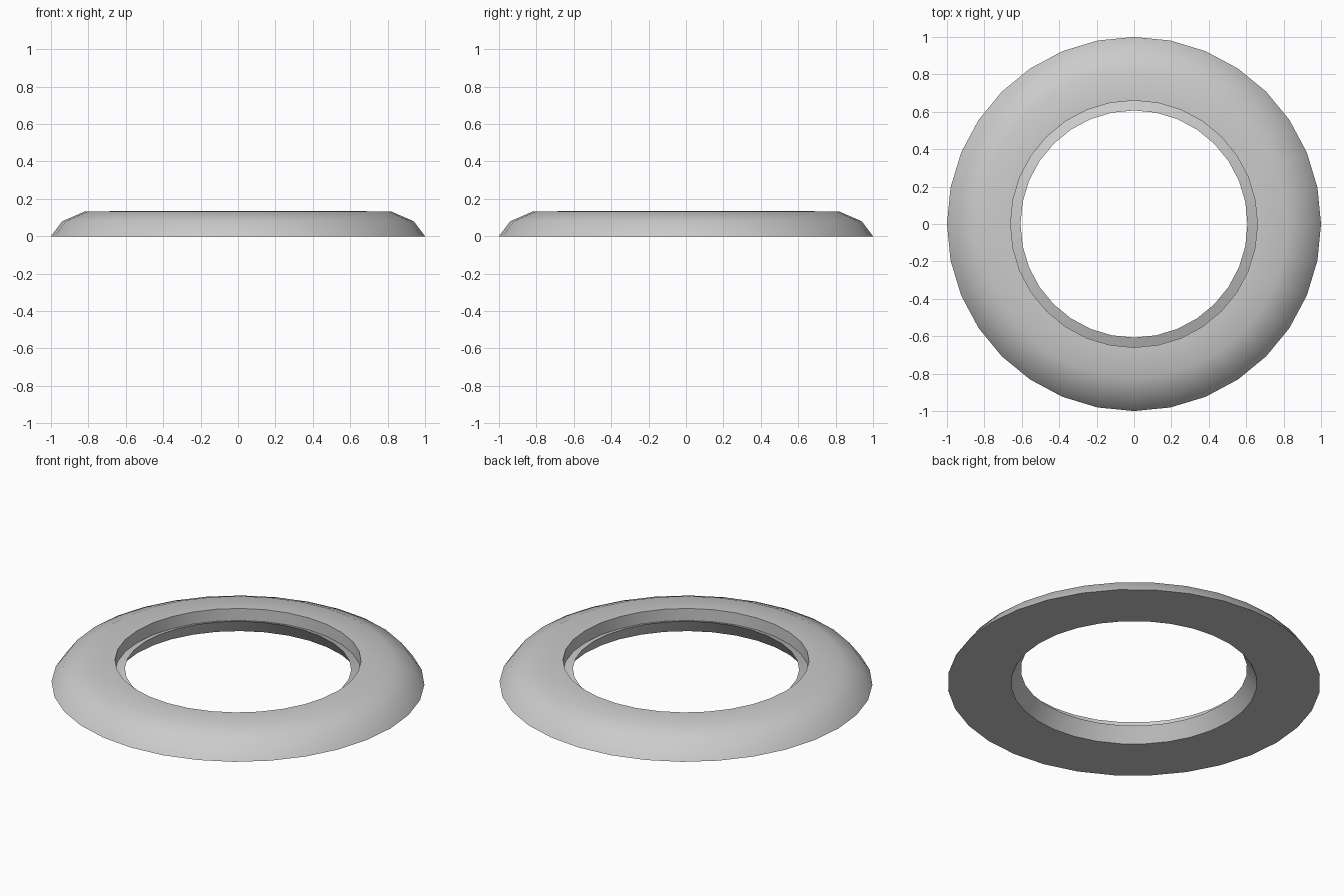
import bpy, bmesh, math

if "Cube" in bpy.data.objects:
    bpy.data.objects.remove(bpy.data.objects["Cube"])

SEGMENTS = 32

# Closed cross-section (radius, height): domed outside, flat top, inner lip with undercut
PROFILE = [
    (1.0, 0.0), (0.94, 0.08), (0.82, 0.132), (0.66, 0.134),
    (0.66, 0.063), (0.607, 0.083), (0.66, 0.0),
]


def lathe(name, profile, segments):
    """Spin a closed profile around z."""
    bm = bmesh.new()
    rings = []
    for i in range(segments):
        a = 2 * math.pi * i / segments
        rings.append([bm.verts.new((r * math.cos(a), r * math.sin(a), z)) for r, z in profile])
    n = len(profile)
    for i in range(segments):
        cur, nxt = rings[i], rings[(i + 1) % segments]
        for j in range(n):
            k = (j + 1) % n
            bm.faces.new((cur[j], nxt[j], nxt[k], cur[k]))
    bmesh.ops.recalc_face_normals(bm, faces=bm.faces)
    mesh = bpy.data.meshes.new(name)
    bm.to_mesh(mesh)
    bm.free()
    obj = bpy.data.objects.new(name, mesh)
    bpy.context.collection.objects.link(obj)
    return obj


# Bezel ring
ring = lathe("bezel_ring", PROFILE, SEGMENTS)
bpy.context.view_layer.objects.active = ring
ring.select_set(True)
bpy.ops.object.shade_smooth_by_angle(angle=math.radians(40))
